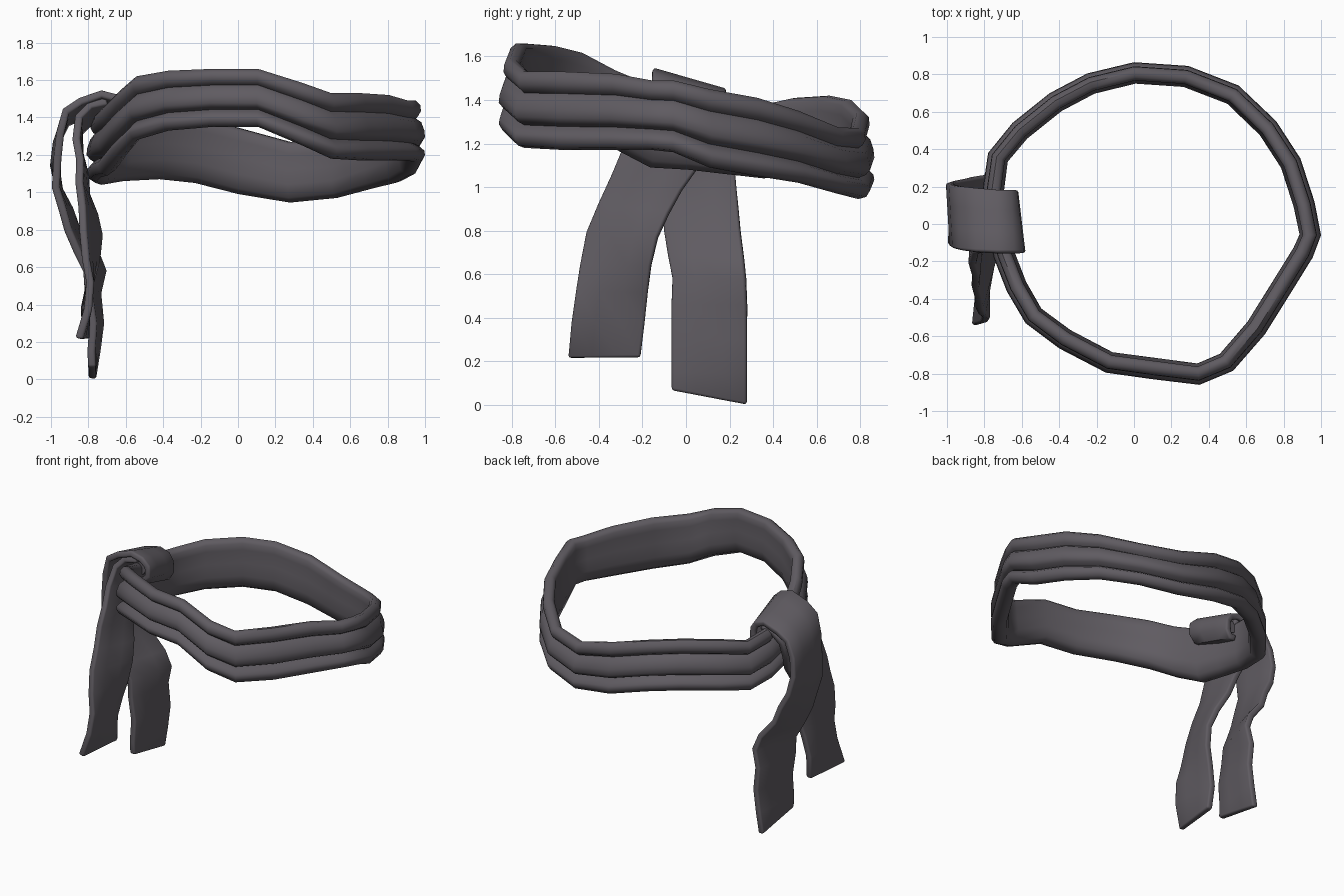
import bpy, bmesh, math
from mathutils import Vector

cloth = bpy.data.materials.new("charcoal cloth")
cloth.diffuse_color = (0.115, 0.105, 0.12, 1)


def finish(name, bm, angle):
    bmesh.ops.recalc_face_normals(bm, faces=bm.faces[:])
    mesh = bpy.data.meshes.new(name)
    bm.to_mesh(mesh)
    bm.free()
    mesh.materials.append(cloth)
    ob = bpy.data.objects.new(name, mesh)
    bpy.context.collection.objects.link(ob)
    bpy.ops.object.select_all(action='DESELECT')
    ob.select_set(True)
    bpy.context.view_layer.objects.active = ob
    bpy.ops.object.shade_smooth_by_angle(angle=math.radians(angle))
    return ob


# Head band: outer edge x, y with top and bottom heights around the loop
loop = [
    (1.0, -.06, 1.49, 1.16), (.965, .12, 1.45, 1.09), (.89, .35, 1.41, 1.05),
    (.76, .55, 1.35, 1.02), (.56, .74, 1.275, .97), (.29, .845, 1.27, .945),
    (0, .865, 1.345, .99), (-.25, .805, 1.40, 1.05), (-.45, .70, 1.42, 1.07),
    (-.65, .54, 1.41, 1.06), (-.78, .38, 1.38, 1.04), (-.81, .18, 1.40, 1.06),
    (-.79, 0, 1.43, 1.08), (-.75, -.18, 1.47, 1.09), (-.68, -.36, 1.54, 1.18),
    (-.58, -.53, 1.62, 1.28), (-.40, -.665, 1.65, 1.33), (-.15, -.795, 1.66, 1.35),
    (.10, -.83, 1.66, 1.35), (.35, -.86, 1.585, 1.25), (.53, -.785, 1.53, 1.18),
    (.70, -.59, 1.53, 1.17), (.85, -.35, 1.52, 1.17), (.955, -.18, 1.49, 1.17)]
# Cross-section: three rolled folds outside, leaning inner wall (outward, height share)
section = [
    (-.055, .0), (-.018, .03), (0, .12), (-.004, .19), (-.03, .26), (-.055, .30),
    (-.02, .34), (0, .41), (-.004, .52), (-.02, .65), (-.055, .72),
    (-.035, .76), (-.022, .83), (-.025, .93), (-.05, 1), (-.08, .99),
    (-.098, .93), (-.098, .8), (-.105, .55), (-.115, .3), (-.10, .08)]
bm = bmesh.new()
rings = []
for i, (x, y, top, low) in enumerate(loop):
    a, b = loop[i - 1], loop[(i + 1) % len(loop)]
    out = Vector((b[1] - a[1], a[0] - b[0])).normalized()
    rings.append([bm.verts.new((x + out.x * d, y + out.y * d, low + (top - low) * t))
                  for d, t in section])
n = len(section)
for i, ring in enumerate(rings):
    nxt = rings[(i + 1) % len(rings)]
    for j in range(n):
        k = (j + 1) % n
        bm.faces.new((ring[j], nxt[j], nxt[k], ring[k]))
finish("head_band", bm, 50)


def strap(name, stations, tilt_end, hem):
    """Cloth strip from stations x, z, front y, back y, twist in x."""
    bm = bmesh.new()
    rows = []
    for i, (x, z, y0, y1, twist) in enumerate(stations):
        tilt = .048 * min(1, max(0, 2 * (1 - i / tilt_end)))
        if i == len(stations) - 1:
            tilt = hem
        rows.append([bm.verts.new((x + s * twist, (y0 + y1) / 2 + s * (y1 - y0) / 2,
                                   z - tilt * s)) for s in (-1, -.35, .35, 1)])
    for a, b in zip(rows, rows[1:]):
        for j in range(3):
            bm.faces.new((a[j], a[j + 1], b[j + 1], b[j]))
    ob = finish(name, bm, 50)
    solid = ob.modifiers.new("thickness", 'SOLIDIFY')
    solid.thickness = .042
    solid.offset = 0
    bevel = ob.modifiers.new("soft edge", 'BEVEL')
    bevel.width = .012
    bevel.segments = 2
    bevel.limit_method = 'ANGLE'
    bevel.angle_limit = math.radians(60)


# Knot wrap rolling over the band and falling as the long outer tail
strap("knot_and_long_tail", [
    (-.70, 1.31, -.14, .18, 0), (-.65, 1.31, -.15, .18, -.01),
    (-.62, 1.355, -.155, .18, -.02), (-.625, 1.42, -.155, .18, -.02),
    (-.66, 1.46, -.155, .18, -.01), (-.73, 1.48, -.155, .18, 0),
    (-.84, 1.445, -.15, .19, 0), (-.92, 1.40, -.14, .20, 0),
    (-.96, 1.29, -.13, .21, -.01), (-.975, 1.16, -.12, .22, -.01),
    (-.965, 1.02, -.11, .23, .01), (-.92, .91, -.105, .24, .02),
    (-.885, .80, -.10, .25, .025), (-.81, .68, -.08, .265, .05),
    (-.765, .58, -.06, .275, .045), (-.775, .46, -.065, .28, .025),
    (-.755, .30, -.065, .28, .02), (-.77, .15, -.065, .28, .015),
    (-.78, .035, -.065, .28, 0)], 11, .032)

# Short inner tail swinging toward the front
strap("short_tail", [
    (-.70, 1.44, -.14, .17, 0), (-.79, 1.42, -.14, .17, 0),
    (-.85, 1.36, -.16, .16, 0), (-.855, 1.24, -.22, .11, .01),
    (-.83, 1.13, -.29, .05, .015), (-.83, 1.02, -.34, -.02, .02),
    (-.80, .90, -.40, -.08, .035), (-.785, .78, -.455, -.13, .045),
    (-.785, .64, -.485, -.16, .03), (-.79, .52, -.505, -.175, .0),
    (-.81, .38, -.525, -.19, -.01), (-.83, .218, -.54, -.21, .02)], 8, 0)

# Rolled cloth core tucked inside the wrap
bm = bmesh.new()
bmesh.ops.create_cone(bm, cap_ends=True, segments=10, radius1=.045, radius2=.045, depth=.28)
for v in bm.verts:
    v.co = Vector((-.68 + v.co.x, v.co.z + .015, 1.39 + v.co.y - .28 * v.co.z))
finish("knot_core", bm, 50)
